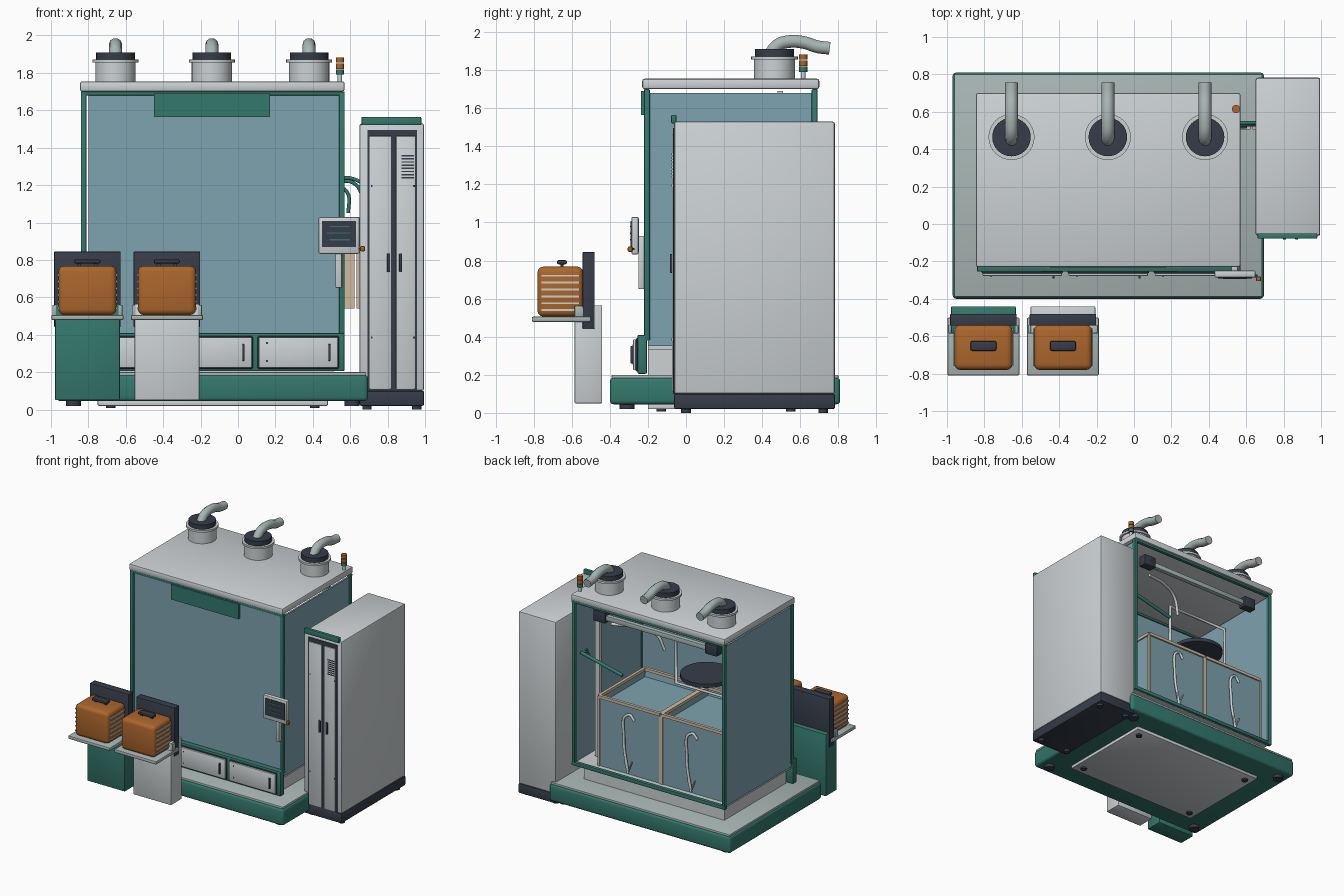
import bpy, bmesh, math
from mathutils import Vector


def material(name, r, g, b):
    m = bpy.data.materials.new(name)
    lin = [((c / 255 + 0.055) / 1.055) ** 2.4 for c in (r, g, b)]
    m.diffuse_color = (*lin, 1)
    return m


WHITE = material("off_white", 205, 210, 212)
GREY = material("grey_green", 168, 182, 180)
GREEN = material("deep_green", 52, 120, 108)
BLUE = material("pale_blue", 126, 163, 175)
ORANGE = material("burnt_orange", 172, 102, 44)
DARK = material("charcoal", 54, 60, 73)
BEIGE = material("beige", 208, 188, 162)


def finish(name, bm, mat, smooth=False):
    me = bpy.data.meshes.new(name)
    bm.to_mesh(me)
    bm.free()
    ob = bpy.data.objects.new(name, me)
    bpy.context.collection.objects.link(ob)
    me.materials.append(mat)
    if smooth:
        bpy.ops.object.select_all(action='DESELECT')
        ob.select_set(True)
        bpy.context.view_layer.objects.active = ob
        bpy.ops.object.shade_smooth_by_angle(angle=math.radians(35))
    return ob


def box(name, x0, x1, y0, y1, z0, z1, mat, bevel=0, seg=2):
    bm = bmesh.new()
    bmesh.ops.create_cube(bm, size=1)
    for v in bm.verts:
        v.co = Vector(((x0 + x1) / 2 + v.co.x * (x1 - x0),
                       (y0 + y1) / 2 + v.co.y * (y1 - y0),
                       (z0 + z1) / 2 + v.co.z * (z1 - z0)))
    if bevel:
        bmesh.ops.bevel(bm, geom=bm.edges[:], offset=bevel, segments=seg,
                        profile=0.5, affect='EDGES')
    return finish(name, bm, mat, bool(bevel))


def cyl(name, x, y, z0, z1, r, mat, sides=32):
    bm = bmesh.new()
    bmesh.ops.create_cone(bm, cap_ends=True, segments=sides, radius1=r, radius2=r, depth=z1 - z0)
    bmesh.ops.translate(bm, verts=bm.verts, vec=(x, y, (z0 + z1) / 2))
    return finish(name, bm, mat, True)


def tube(name, pts, r, mat, smooth=True, closed=False):
    cu = bpy.data.curves.new(name, 'CURVE')
    cu.dimensions = '3D'
    cu.bevel_depth = r
    cu.bevel_resolution = 3
    cu.use_fill_caps = True
    cu.resolution_u = 8
    sp = cu.splines.new('BEZIER' if smooth else 'POLY')
    seq = sp.bezier_points if smooth else sp.points
    seq.add(len(pts) - 1)
    for p, co in zip(seq, pts):
        if smooth:
            p.co = co
            p.handle_left_type = p.handle_right_type = 'AUTO'
        else:
            p.co = (*co, 1)
    sp.use_cyclic_u = closed
    cu.materials.append(mat)
    ob = bpy.data.objects.new(name, cu)
    bpy.context.collection.objects.link(ob)
    bpy.ops.object.select_all(action='DESELECT')
    ob.select_set(True)
    bpy.context.view_layer.objects.active = ob
    bpy.ops.object.convert(target='MESH')
    return bpy.context.view_layer.objects.active


# Base platform, tray, underside plate and feet
box("base", -0.97, 0.695, -0.40, 0.81, 0.045, 0.185, GREEN, 0.02, 3)
box("base_tray", -0.96, 0.685, -0.39, 0.80, 0.18, 0.20, GREY, 0.005)
box("underside_plate", -0.75, 0.48, -0.20, 0.62, 0.02, 0.05, WHITE, 0.005)
for x in (-0.88, 0.61):
    for y in (-0.31, 0.72):
        cyl("base_foot", x, y, 0.02, 0.06, 0.04, DARK, 20)
for x in (-0.68, 0.41):
    for y in (-0.13, 0.55):
        cyl("plate_foot", x, y, 0.008, 0.03, 0.025, DARK, 20)
box("plinth", -0.78, 0.51, -0.20, 0.61, 0.19, 0.34, WHITE)
box("chamber_floor", -0.82, 0.55, -0.20, 0.67, 0.33, 0.355, WHITE)

# Chamber walls and green frames, open at the back
box("front_wall", -0.80, 0.54, -0.214, -0.20, 0.40, 1.69, BLUE)
for x in (-0.83, 0.545):
    box("side_wall", x, x + 0.015, -0.20, 0.665, 0.35, 1.68, BLUE)
for y, z0 in ((-0.22, 0.38), (0.66, 0.33)):
    for x in (-0.84, 0.54):
        box("frame_post", x, x + 0.03, y, y + 0.03, z0, 1.695, GREEN, 0.005)
    for z in (z0, 1.68):
        box("frame_rail", -0.84, 0.57, y, y + 0.03, z, z + 0.03 if z < 1 else 1.70, GREEN, 0.004)
box("front_sign", -0.45, 0.17, -0.236, -0.214, 1.565, 1.69, GREEN)
box("roof", -0.845, 0.57, -0.23, 0.70, 1.70, 1.755, WHITE, 0.012)

# Drawer row
box("drawer_housing", -0.84, 0.57, -0.255, -0.205, 0.205, 0.41, GREEN, 0.008)
for x in (-0.815, -0.355, 0.105):
    box("drawer_gasket", x, x + 0.435, -0.264, -0.25, 0.218, 0.392, DARK, 0.006)
    box("drawer_front", x + 0.006, x + 0.43, -0.278, -0.26, 0.224, 0.386, WHITE, 0.006)
    box("drawer_handle", x + 0.378, x + 0.39, -0.292, -0.276, 0.26, 0.35, DARK, 0.004)
    for z in (0.255, 0.35):
        box("drawer_screw", x + 0.045, x + 0.055, -0.28, -0.277, z, z + 0.01, DARK)

# Roof vents with bent exhaust pipes
for x in (-0.655, -0.14, 0.38):
    cyl("vent_body", x, 0.465, 1.75, 1.87, 0.108, WHITE)
    cyl("vent_flange", x, 0.465, 1.855, 1.872, 0.123, WHITE)
    cyl("vent_cap", x, 0.465, 1.87, 1.91, 0.103, DARK)
    tube("exhaust_pipe", [(x, 0.44, 1.88), (x, 0.48, 1.93), (x, 0.54, 1.95),
                          (x, 0.62, 1.945), (x, 0.69, 1.923), (x, 0.755, 1.915)], 0.035, GREY)

# Signal beacon
cyl("beacon_stem", 0.545, 0.615, 1.75, 1.80, 0.012, WHITE, 16)
for z, m in ((1.79, GREEN), (1.822, ORANGE), (1.855, ORANGE)):
    cyl("beacon_lamp", 0.545, 0.615, z, z + 0.028, 0.022, m, 20)

# Tall side cabinet
box("cabinet_plinth", 0.65, 0.995, -0.062, 0.782, 0.02, 0.10, DARK, 0.008)
box("cabinet_body", 0.65, 0.995, -0.062, 0.782, 0.10, 1.53, WHITE, 0.012)
box("cabinet_door_recess", 0.692, 0.957, -0.067, -0.055, 0.10, 1.495, DARK)
box("cabinet_door_left", 0.703, 0.818, -0.074, -0.06, 0.11, 1.462, WHITE, 0.003)
box("cabinet_door_right", 0.846, 0.946, -0.074, -0.06, 0.11, 1.462, WHITE, 0.003)
box("cabinet_header", 0.66, 0.98, -0.078, -0.05, 1.52, 1.565, GREEN, 0.006)
for x in (0.797, 0.862):
    box("cabinet_handle", x, x + 0.016, -0.084, -0.07, 0.735, 0.835, DARK, 0.004)
for i in range(8):
    box("cabinet_vent_slot", 0.875, 0.94, -0.077, -0.073, 1.235 + i * 0.017, 1.242 + i * 0.017, DARK)
for z in (0.38, 1.19):
    for x in (0.71, 0.935):
        box("cabinet_screw", x, x + 0.01, -0.077, -0.073, z, z + 0.01, DARK)
for x in (0.69, 0.955):
    for y in (0.0, 0.72):
        cyl("cabinet_foot", x, y, 0.0, 0.03, 0.025, DARK, 16)

# Control panel on its bracket
box("panel_bracket", 0.52, 0.555, -0.25, -0.215, 0.65, 0.93, WHITE, 0.006)
box("panel_body", 0.43, 0.65, -0.287, -0.248, 0.832, 1.03, WHITE, 0.01)
box("panel_screen", 0.45, 0.632, -0.291, -0.284, 0.868, 1.008, DARK)
for x, w, z in ((0.49, 0.11, 0.975), (0.475, 0.13, 0.94), (0.49, 0.11, 0.905)):
    box("screen_line", x, x + w, -0.294, -0.29, z, z + 0.007, GREEN)
box("panel_knob", 0.652, 0.68, -0.306, -0.28, 0.846, 0.874, ORANGE, 0.008)
box("knob_arm", 0.64, 0.66, -0.285, -0.27, 0.855, 0.865, DARK)

# Service strips and green hoses between chamber and cabinet
for x0, x1 in ((0.57, 0.623), (0.634, 0.66)):
    box("service_strip", x0, x1, 0.505, 0.522, 0.54, 1.03, BEIGE)
tube("service_hose", [(0.53, 0.54, 1.24), (0.61, 0.54, 1.235), (0.70, 0.54, 1.19)], 0.01, GREEN)
tube("service_hose", [(0.53, 0.53, 1.22), (0.62, 0.53, 1.21), (0.68, 0.53, 1.11)], 0.01, GREEN)
tube("service_hose", [(0.53, 0.52, 1.20), (0.585, 0.52, 1.16), (0.59, 0.52, 1.05)], 0.01, GREEN)

# Two open tanks with edge frames and drain hoses
for x0 in (-0.78, -0.20):
    x1, y0, y1, top = x0 + 0.565, 0.02, 0.62, 0.93
    tank = box("tank", x0, x1, y0, y1, 0.355, top, BLUE)
    bm = bmesh.new()
    bm.from_mesh(tank.data)
    lid = max(bm.faces, key=lambda f: f.calc_center_median().z)
    bmesh.ops.inset_region(bm, faces=[lid], thickness=0.015)
    bmesh.ops.translate(bm, verts=lid.verts, vec=(0, 0, -0.06))
    bm.to_mesh(tank.data)
    bm.free()
    for y in (y0, y1):
        box("tank_rim", x0, x1, y - 0.012, y + 0.012, top - 0.012, top + 0.012, BEIGE)
        for x in (x0, x1):
            box("tank_post", x - 0.008, x + 0.008, y - 0.008, y + 0.008, 0.355, top, BEIGE)
    for x in (x0, x1):
        box("tank_rim", x - 0.012, x + 0.012, y0, y1, top - 0.012, top + 0.012, BEIGE)
    hx = x0 + 0.28
    tube("drain_hose", [(hx - 0.05, 0.635, 0.82), (hx, 0.64, 0.86), (hx + 0.04, 0.645, 0.65),
                        (hx, 0.65, 0.38)], 0.011, WHITE)
    for d in (-0.04, 0.03):
        tube("drain_branch", [(hx, 0.65, 0.38), (hx + d, 0.652, 0.48)], 0.006, WHITE, False)

# Overhead gantry, hanging frame and round plate
box("gantry_bar", -0.67, 0.36, 0.575, 0.615, 1.57, 1.61, GREY, 0.005)
for x in (-0.67, 0.36):
    box("gantry_block", x - 0.055, x + 0.055, 0.56, 0.63, 1.55, 1.64, DARK, 0.006)
tube("hanging_frame", [(-0.12, 0.3, 1.05), (-0.12, 0.3, 1.5), (-0.68, 0.3, 1.5), (-0.68, 0.3, 1.05)],
     0.014, WHITE, False, True)
cyl("round_plate", -0.4, 0.3, 1.175, 1.205, 0.2, DARK, 40)
box("inner_post", 0.44, 0.48, 0.48, 0.51, 0.36, 1.69, WHITE)
tube("feed_hose", [(0.3, 0.55, 1.52), (0.1, 0.5, 1.53), (-0.04, 0.45, 1.49), (-0.1, 0.42, 1.36)], 0.012, WHITE)
tube("spray_arm", [(0.53, 0.62, 1.25), (0.15, 0.62, 1.16)], 0.014, GREEN, False)

# Two front stations, each a leg, back plate, shelf and slatted case
for x, leg_mat in ((-0.805, GREEN), (-0.38, WHITE)):
    box("station_leg", x - 0.173, x + 0.173, -0.585, -0.44, 0.05, 0.565, leg_mat, 0.006)
    box("station_back_plate", x - 0.178, x + 0.178, -0.543, -0.48, 0.44, 0.845, DARK, 0.005)
    box("station_shelf", x - 0.193, x + 0.193, -0.81, -0.50, 0.478, 0.506, GREY, 0.008)
    box("station_case", x - 0.155, x + 0.155, -0.78, -0.54, 0.506, 0.768, ORANGE, 0.03, 3)
    box("case_handle", x - 0.07, x + 0.07, -0.678, -0.625, 0.78, 0.803, DARK, 0.01)
    for d in (-0.045, 0.045):
        box("handle_stub", x + d - 0.01, x + d + 0.01, -0.66, -0.643, 0.76, 0.785, DARK)
    for s in (-1, 1):
        box("shelf_bracket", x + s * 0.175 - 0.012, x + s * 0.175 + 0.012, -0.585, -0.54, 0.50, 0.56, GREY, 0.004)
        for i in range(6):
            z = 0.535 + i * 0.036
            box("case_slat", x + s * 0.156 - 0.004, x + s * 0.156 + 0.004, -0.76, -0.56, z, z + 0.01, WHITE)
